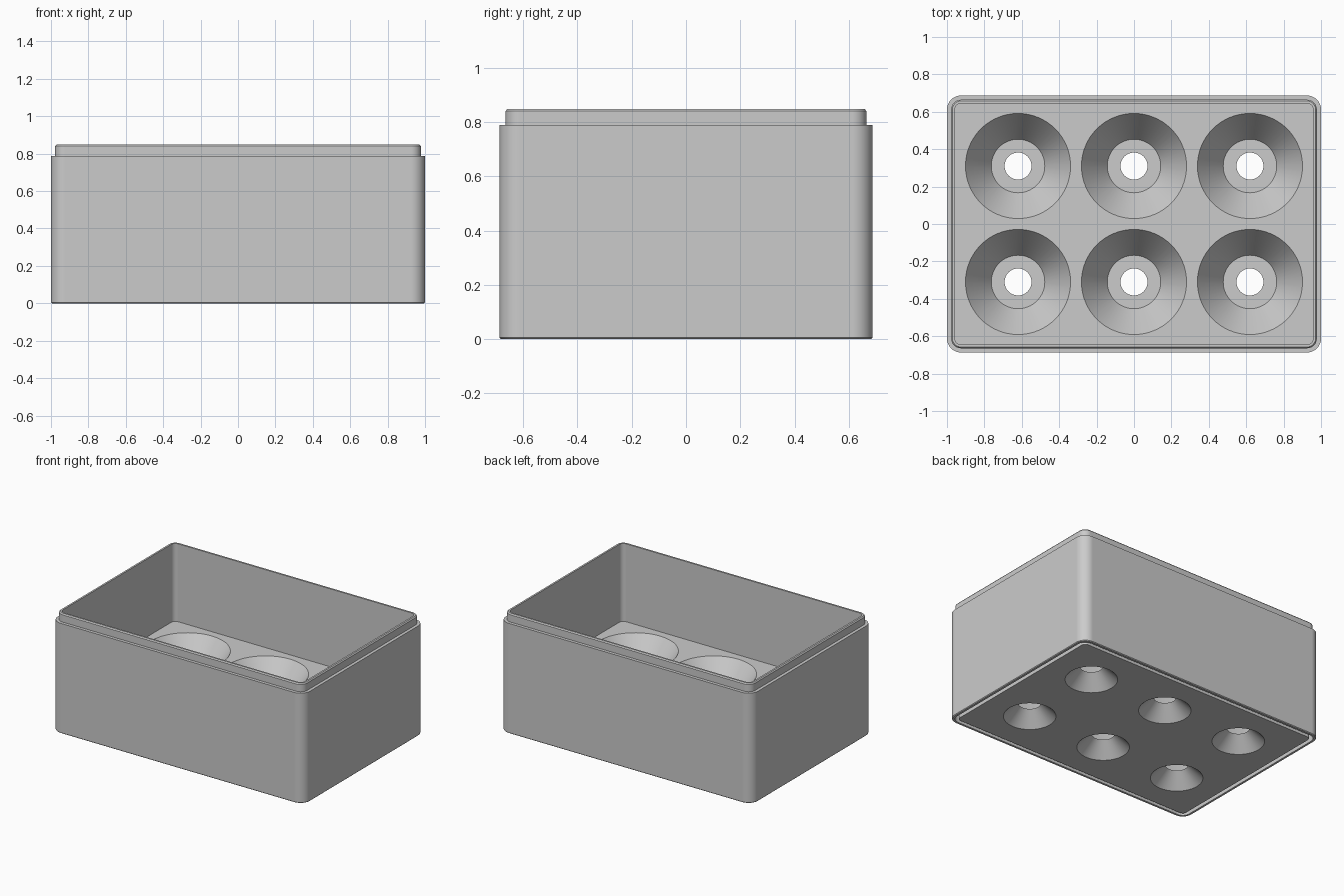
import bpy, bmesh, math

if "Cube" in bpy.data.objects:
    bpy.data.objects.remove(bpy.data.objects["Cube"], do_unlink=True)

HALF_X, HALF_Y, CORNER = 1.0, 0.687, 0.075
FLOOR, THROAT = 0.29, 0.097

grey = bpy.data.materials.new("light grey")
grey.use_nodes = True
grey.diffuse_color = (0.6, 0.6, 0.6, 1)
grey.node_tree.nodes["Principled BSDF"].inputs["Base Color"].default_value = (0.6, 0.6, 0.6, 1)


def rounded_loop(bm, inset, z, steps=8):
    """Rounded rectangle ring, shrunk by inset."""
    radius = CORNER - inset
    ring = []
    for quarter, (sx, sy) in enumerate([(1, 1), (-1, 1), (-1, -1), (1, -1)]):
        for i in range(steps + 1):
            a = (quarter + i / steps) * math.pi / 2
            ring.append(bm.verts.new((sx * (HALF_X - CORNER) + radius * math.cos(a),
                                      sy * (HALF_Y - CORNER) + radius * math.sin(a), z)))
    return ring


def circle_loop(bm, x, y, radius, z, steps=64):
    angles = [math.tau * i / steps for i in range(steps)]
    return [bm.verts.new((x + radius * math.cos(a), y + radius * math.sin(a), z)) for a in angles]


def skin(bm, loops):
    """Join successive rings with quads and cap both ends."""
    for low, high in zip(loops, loops[1:]):
        n = len(low)
        for i in range(n):
            j = (i + 1) % n
            bm.faces.new((low[i], low[j], high[j], high[i]))
    bm.faces.new(loops[0][::-1])
    bm.faces.new(loops[-1])


def make_object(name, bm):
    bmesh.ops.recalc_face_normals(bm, faces=bm.faces)
    mesh = bpy.data.meshes.new(name)
    bm.to_mesh(mesh)
    bm.free()
    mesh.materials.append(grey)
    obj = bpy.data.objects.new(name, mesh)
    bpy.context.collection.objects.link(obj)
    return obj


# Tray body: underside, stacking groove, outer wall, stepped lip, inner wall and floor
bm = bmesh.new()
profile = [(0.046, 0), (0.046, 0.06), (0.02, 0.06), (0.02, 0), (0.005, 0), (0, 0.005),
           (0, 0.788), (0.0225, 0.788), (0.0225, 0.84), (0.029, 0.848), (0.042, 0.848),
           (0.042, FLOOR)]
skin(bm, [rounded_loop(bm, inset, z) for inset, z in profile])
tray = make_object("tray_body", bm)

# Hourglass cutters: wide conical pit, flat ledge, throat and flared underside
bm = bmesh.new()
extra = 0.02
pit_slope = 0.138 / (FLOOR - THROAT)
flare_slope = 0.098 / THROAT
pit = [(0.17 + extra * flare_slope, -extra), (0.072, THROAT),
       (0.143, THROAT), (0.281 + extra * pit_slope, FLOOR + extra)]
for x in (-0.62, 0, 0.62):
    for y in (-0.31, 0.31):
        skin(bm, [circle_loop(bm, x, y, r, z) for r, z in pit])
cutter = make_object("pit_cutter", bm)
cutter.hide_render = True

# Cut the pits, then discard the cutter
cut = tray.modifiers.new("pits", 'BOOLEAN')
cut.operation = 'DIFFERENCE'
cut.solver = 'EXACT'
cut.object = cutter
bpy.ops.object.select_all(action='DESELECT')
tray.select_set(True)
bpy.context.view_layer.objects.active = tray
bpy.ops.object.modifier_apply(modifier=cut.name)
bpy.data.objects.remove(cutter, do_unlink=True)

# Smooth the rounded corners and cones while the broad walls stay flat
bpy.ops.object.shade_smooth_by_angle(angle=math.radians(30))
flat_walls = tray.modifiers.new("flat_walls", 'WEIGHTED_NORMAL')
flat_walls.keep_sharp = True
